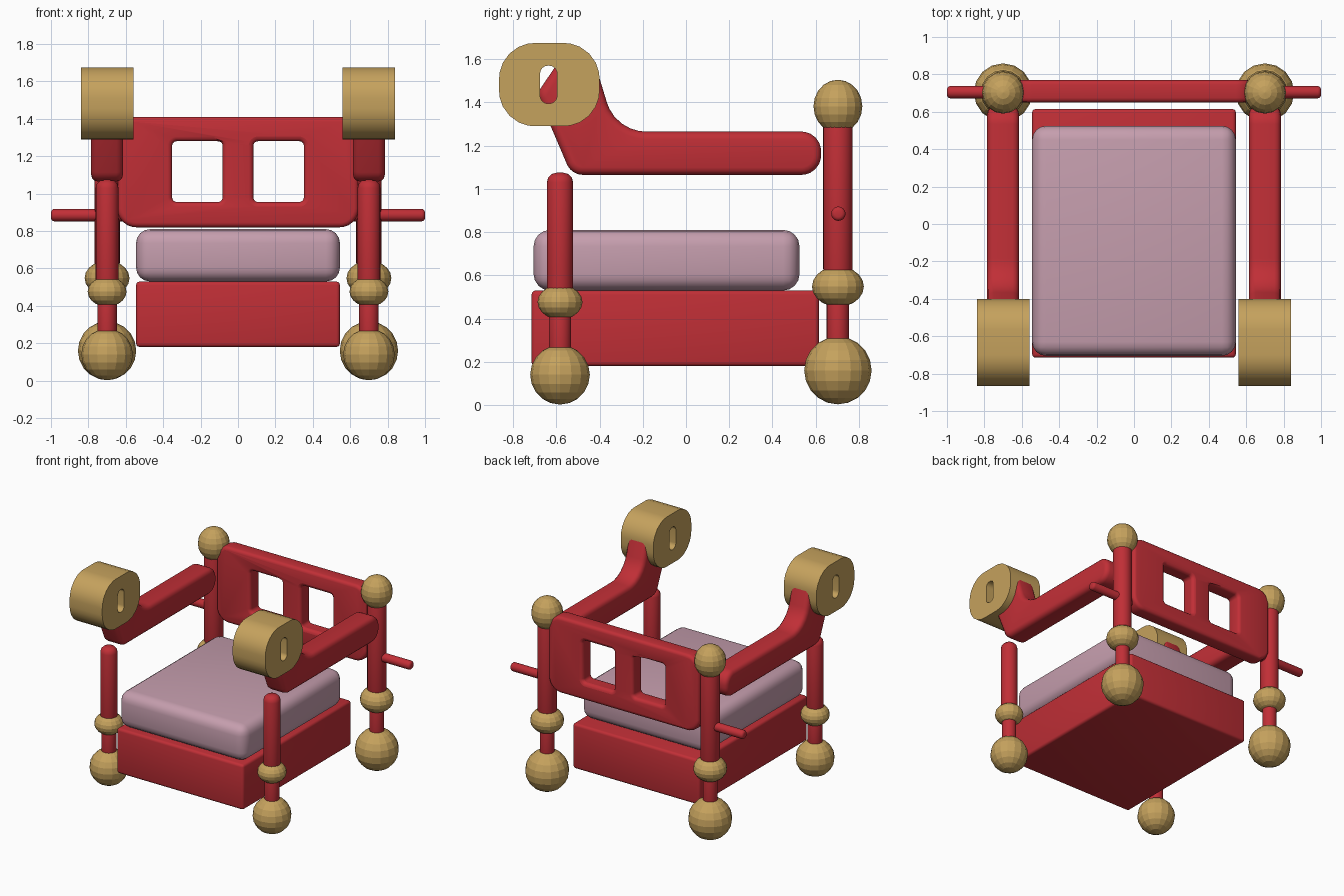
import bpy, bmesh, math
from mathutils import Vector, Matrix

if "Cube" in bpy.data.objects:
    bpy.data.objects.remove(bpy.data.objects["Cube"], do_unlink=True)


def material(name, rgb):
    m = bpy.data.materials.new(name)
    m.use_nodes = True
    m.diffuse_color = (*rgb, 1)
    m.node_tree.nodes["Principled BSDF"].inputs["Base Color"].default_value = (*rgb, 1)
    return m


RED = material("red lacquer", (0.53, 0.028, 0.037))
GOLD = material("old gold", (0.56, 0.36, 0.11))
PINK = material("dusty pink", (0.56, 0.34, 0.42))


def finish(name, bm, mat, bevel=0, segments=3, cutters=(), smooth=True):
    """Turn a bmesh into an object, cut holes, round its edges and shade it."""
    bmesh.ops.recalc_face_normals(bm, faces=bm.faces)
    mesh = bpy.data.meshes.new(name)
    bm.to_mesh(mesh)
    bm.free()
    obj = bpy.data.objects.new(name, mesh)
    bpy.context.collection.objects.link(obj)
    mesh.materials.append(mat)
    bpy.ops.object.select_all(action="DESELECT")
    obj.select_set(True)
    bpy.context.view_layer.objects.active = obj
    for cutter in cutters:
        mod = obj.modifiers.new("hole", "BOOLEAN")
        mod.operation, mod.solver, mod.object = "DIFFERENCE", "EXACT", cutter
        bpy.ops.object.modifier_apply(modifier=mod.name)
        bpy.data.objects.remove(cutter, do_unlink=True)
    if bevel:
        mod = obj.modifiers.new("rounded edges", "BEVEL")
        mod.width, mod.segments = bevel, segments
        mod.limit_method, mod.angle_limit = "ANGLE", math.radians(40)
        mod.use_clamp_overlap = False
        bpy.ops.object.modifier_apply(modifier=mod.name)
    if smooth:
        bpy.ops.object.shade_smooth_by_angle(angle=math.radians(35))
    return obj


def rounded(corners, steps=6):
    """Outline with each (u, v, radius) corner replaced by an arc."""
    out = []
    for i, (u, v, r) in enumerate(corners):
        p = Vector((u, v))
        a = (Vector(corners[i - 1][:2]) - p).normalized()
        b = (Vector(corners[(i + 1) % len(corners)][:2]) - p).normalized()
        half = a.angle(b) / 2
        centre = p + (a + b).normalized() * r / math.sin(half)
        d = r / math.tan(half)
        start, end = p + a * d - centre, p + b * d - centre
        out += [centre + start.lerp(end, k / steps).normalized() * r for k in range(steps + 1)]
    return out


def rect(u0, u1, v0, v1, r):
    return [(u0, v0, r), (u1, v0, r), (u1, v1, r), (u0, v1, r)]


def prism(name, corners, axis, lo, hi, mat, **kw):
    """Extrude a rounded outline along x (outline in y, z) or y (outline in x, z)."""
    place = (lambda p, t: (t, p.x, p.y)) if axis == "x" else (lambda p, t: (p.x, t, p.y))
    bm = bmesh.new()
    outline = rounded(corners)
    rings = [[bm.verts.new(place(p, t)) for p in outline] for t in (lo, hi)]
    for ring in rings:
        bm.faces.new(ring)
    for i in range(len(outline)):
        bm.faces.new((rings[0][i - 1], rings[0][i], rings[1][i], rings[1][i - 1]))
    return finish(name, bm, mat, **kw)


def block(name, lo, hi, mat, bevel, segments):
    lo, hi = Vector(lo), Vector(hi)
    bm = bmesh.new()
    bmesh.ops.create_cube(bm, size=1, matrix=Matrix.Translation((lo + hi) / 2)
                          @ Matrix.Diagonal((*(hi - lo), 1)))
    return finish(name, bm, mat, bevel=bevel, segments=segments)


def rod(name, centre, radius, length, bevel, turn=Matrix()):
    bm = bmesh.new()
    bmesh.ops.create_cone(bm, cap_ends=True, segments=24, radius1=radius, radius2=radius,
                          depth=length, matrix=Matrix.Translation(centre) @ turn)
    return finish(name, bm, RED, bevel=bevel)


def post(name, x, y, z0, z1, radius, bevel):
    return rod(name, (x, y, (z0 + z1) / 2), radius, z1 - z0, bevel)


def ball(name, x, y, z, radius, height):
    bm = bmesh.new()
    bmesh.ops.create_uvsphere(bm, u_segments=16, v_segments=10, radius=1,
                              matrix=Matrix.Translation((x, y, z))
                              @ Matrix.Diagonal((radius, radius, height, 1)))
    return finish(name, bm, GOLD, smooth=False)


# Seat
block("seat_base", (-0.545, -0.715, 0.18), (0.545, 0.615, 0.53), RED, 0.02, 3)
block("seat_cushion", (-0.545, -0.705, 0.53), (0.545, 0.525, 0.81), PINK, 0.075, 4)

# Backrest with two windows
windows = [prism("window_cutter", rect(u, u + 0.27, 0.955, 1.28, 0.025), "y", 0.5, 0.9, RED)
           for u in (-0.352, 0.082)]
prism("backrest", rect(-0.645, 0.645, 0.82, 1.41, 0.1), "y", 0.65, 0.77, RED,
      bevel=0.025, cutters=windows)

# Handle bar through the back posts
rod("cross_bar", (0, 0.705, 0.885), 0.033, 2.0, 0.018, Matrix.Rotation(math.pi / 2, 4, "Y"))

ARM = [(0.625, 1.065, 0.09), (0.625, 1.265, 0.09), (-0.325, 1.265, 0.19), (-0.43, 1.61, 0.07),
       (-0.575, 1.61, 0.08), (-0.69, 1.44, 0.06), (-0.53, 1.065, 0.08)]

for side, s in (("left", 1), ("right", -1)):
    x = 0.7 * s
    # Back leg
    ball(f"{side}_back_foot", x, 0.703, 0.16, 0.156, 0.157)
    post(f"{side}_back_lower_leg", x, 0.703, 0.2, 0.52, 0.052, 0.01)
    ball(f"{side}_back_knob", x, 0.703, 0.548, 0.12, 0.094)
    post(f"{side}_back_post", x, 0.703, 0.6, 1.33, 0.068, 0.03)
    ball(f"{side}_back_finial", x, 0.703, 1.382, 0.113, 0.123)
    # Front leg
    ball(f"{side}_front_foot", x, -0.583, 0.14, 0.138, 0.138)
    post(f"{side}_front_lower_leg", x, -0.583, 0.2, 0.45, 0.052, 0.01)
    ball(f"{side}_front_knob", x, -0.583, 0.476, 0.104, 0.08)
    post(f"{side}_front_post", x, -0.583, 0.46, 1.075, 0.061, 0.045)
    # Armrest and its slotted scroll
    prism(f"{side}_armrest", ARM, "x", x - 0.085, x + 0.085, RED, bevel=0.035)
    slot = prism("slot_cutter", rect(-0.675, -0.597, 1.395, 1.57, 0.036), "x", x - 0.3, x + 0.3, GOLD)
    prism(f"{side}_arm_scroll", rect(-0.865, -0.4, 1.29, 1.675, 0.165), "x",
          x - 0.14, x + 0.14, GOLD, cutters=[slot])
